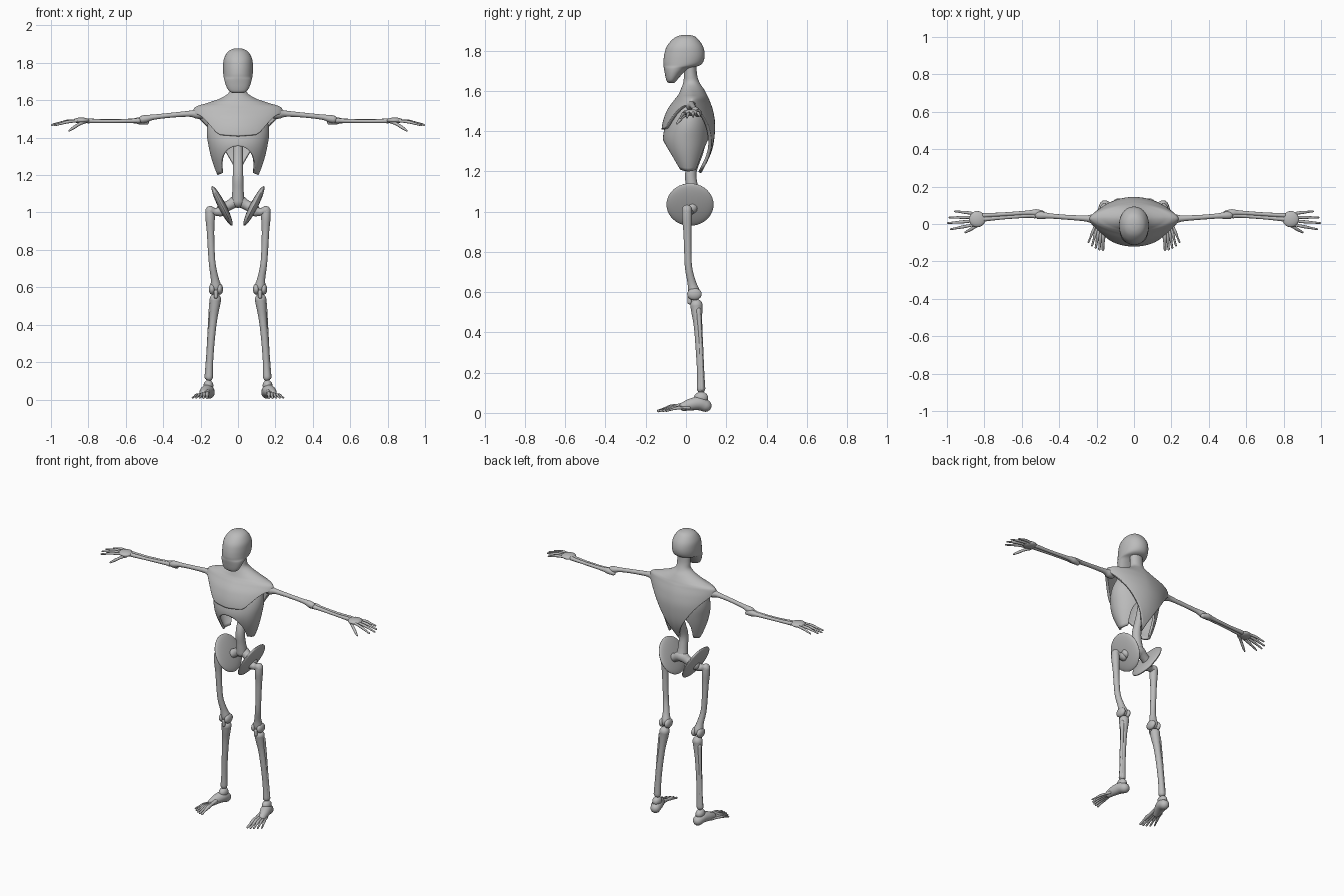
import bpy, bmesh, math
from mathutils import Vector, Matrix

if "Cube" in bpy.data.objects:
    bpy.data.objects.remove(bpy.data.objects["Cube"])

grey = bpy.data.materials.new("bone_grey")
grey.diffuse_color = (0.5, 0.5, 0.5, 1)
grey.use_nodes = True
grey.node_tree.nodes["Principled BSDF"].inputs["Base Color"].default_value = grey.diffuse_color


def finish(name, bm, mirror=False, angle=40):
    """Turn a bmesh into a smooth-shaded object, optionally mirrored in x."""
    bmesh.ops.recalc_face_normals(bm, faces=bm.faces)
    me = bpy.data.meshes.new(name)
    bm.to_mesh(me)
    bm.free()
    me.materials.append(grey)
    ob = bpy.data.objects.new(name, me)
    bpy.context.collection.objects.link(ob)
    bpy.ops.object.select_all(action='DESELECT')
    ob.select_set(True)
    bpy.context.view_layer.objects.active = ob
    bpy.ops.object.shade_smooth_by_angle(angle=math.radians(angle))
    if mirror:
        ob.modifiers.new("mirror", 'MIRROR').use_mirror_merge = False
    return ob


def spline(keys, steps):
    """Catmull-Rom resampling of a list of equal-length tuples."""
    out = []
    for i in range(len(keys) - 1):
        a, b, c, d = (keys[max(0, min(len(keys) - 1, i + k))] for k in (-1, 0, 1, 2))
        for s in range(steps):
            t = s / steps
            out.append(tuple(0.5 * (2 * q + (r - p) * t + (2 * p - 5 * q + 4 * r - s2) * t * t
                                    + (3 * q - p - 3 * r + s2) * t ** 3)
                             for p, q, r, s2 in zip(a, b, c, d)))
    return out + [tuple(keys[-1])]


def skin(rows, caps=True):
    """Bridge rings of points into one surface."""
    bm = bmesh.new()
    rings = [[bm.verts.new(p) for p in row] for row in rows]
    n = len(rings[0])
    for r0, r1 in zip(rings, rings[1:]):
        for i in range(n):
            bm.faces.new((r0[i], r0[(i + 1) % n], r1[(i + 1) % n], r1[i]))
    if caps:
        bm.faces.new(rings[0])
        bm.faces.new(rings[-1])
    return bm


def tube(name, keys, mirror=True, sides=16, steps=5):
    """Round-ended bone through (x, y, z, radius) keys."""
    pts = [(Vector(k[:3]), max(k[3], 0.002)) for k in spline(keys, steps)]
    tans = [(pts[min(i + 1, len(pts) - 1)][0] - pts[max(i - 1, 0)][0]).normalized()
            for i in range(len(pts))]
    ends = [math.radians(v) for v in (25, 50, 75)]
    (p0, r0), (p1, r1) = pts[0], pts[-1]
    path = [(p0 - tans[0] * r0 * math.sin(e), r0 * math.cos(e), tans[0]) for e in reversed(ends)]
    path += [(p, r, t) for (p, r), t in zip(pts, tans)]
    path += [(p1 + tans[-1] * r1 * math.sin(e), r1 * math.cos(e), tans[-1]) for e in ends]
    u = tans[0].orthogonal().normalized()
    rows = []
    for p, r, t in path:
        u = (u - t * u.dot(t)).normalized()
        v = t.cross(u)
        rows.append([p + (u * math.cos(a) + v * math.sin(a)) * r
                     for a in (2 * math.pi * i / sides for i in range(sides))])
    return finish(name, skin(rows), mirror)


def ball(name, centre, size, tilt=0.0, mirror=True):
    bm = bmesh.new()
    bmesh.ops.create_uvsphere(bm, u_segments=32, v_segments=20, radius=1)
    bm.transform(Matrix.Translation(centre) @ Matrix.Rotation(math.radians(tilt), 4, 'Y')
                 @ Matrix.Diagonal((*size, 1)))
    return finish(name, bm, mirror)


def section(rx, yf, yb, power, n=64):
    """Oval cross-section between front yf and back yb; power 2 is an ellipse."""
    out = []
    for i in range(n):
        a = 2 * math.pi * i / n
        c, s = math.cos(a), math.sin(a)
        e = 2 / power
        x = math.copysign(abs(c) ** e, c) * rx
        y = (yf + yb) / 2 + math.copysign(abs(s) ** e, s) * (yb - yf) / 2
        out.append((x, y, c, s))
    return out


def shell(name, keys, split, bottom, thick, power):
    """Open shell: keys are (z, rx, y front, y back, power); the hem follows bottom(cos, sin)."""
    dense = spline(keys, 8)

    def at(z):
        for a, b in zip(dense, dense[1:]):
            if a[0] >= z >= b[0]:
                t = (a[0] - z) / max(a[0] - b[0], 1e-6)
                return [p + (q - p) * t for p, q in zip(a, b)][1:]
        return dense[-1][1:]
    rows = [[(x, y, k[0]) for x, y, c, s in section(*k[1:])] for k in dense if k[0] > split]
    dirs = section(1, -1, 1, 2)
    for j in range(19):
        row = []
        for i, (_, _, c, s) in enumerate(dirs):
            z = split + (bottom(c, s) - split) * j / 18
            x, y, _, _ = section(*at(z))[i]
            row.append((x, y, z))
        rows.append(row)
    ob = finish(name, skin(rows, False))
    sol = ob.modifiers.new("thickness", 'SOLIDIFY')
    sol.thickness, sol.offset = thick, -1
    return ob


# Head: cranium with a long smooth face and a cut-back jaw
head = [(1.878, .012, -.012, .012), (1.872, .035, -.04, .04), (1.855, .058, -.068, .062),
        (1.82, .076, -.096, .085), (1.78, .08, -.108, .093), (1.745, .079, -.112, .086),
        (1.725, .077, -.111, .066), (1.712, .074, -.11, .02), (1.69, .068, -.106, -.012),
        (1.665, .058, -.101, -.035), (1.647, .045, -.095, -.05), (1.638, .025, -.085, -.06)]
finish("head", skin([[(x, y, k[0]) for x, y, c, s in section(*k[1:], 2.1)]
                     for k in spline(head, 4)]), angle=60)


# Neck, shoulder yoke, chest plate and tapering back plate in one shell
def plate_hem(c, s):
    c = abs(c)
    if s < 0:
        t = min(1, max(0, (c - .45) / .5))
        return 1.408 + .015 * c + .105 * t * t * (3 - 2 * t)
    return 1.19 + .34 * min(1, c * 1.02) ** 0.9


shell("chest_and_back_plate",
      [(1.74, .044, -.012, .052, 2), (1.68, .043, -.01, .055, 2), (1.64, .05, -.014, .068, 2),
       (1.61, .095, -.025, .088, 1.8), (1.585, .165, -.036, .102, 1.7), (1.57, .215, -.046, .109, 1.65),
       (1.55, .238, -.062, .118, 1.6), (1.5, .238, -.096, .135, 1.7), (1.42, .215, -.12, .145, 1.9),
       (1.3, .2, -.12, .128, 1.9), (1.18, .18, -.1, .07, 1.9)], 1.545, plate_hem, .016, 1.7)


# Ribcage with an arch cut into the front hem
def rib_hem(c, s):
    arch = math.sqrt(max(0, 1 - 1.9 * c * c))
    return 1.2 + (.135 if s < 0 else .16) * arch + .02 * s * s


shell("ribcage",
      [(1.55, .13, -.045, .10, 2), (1.48, .16, -.085, .118, 2), (1.42, .167, -.105, .122, 2),
       (1.36, .158, -.114, .118, 2), (1.3, .145, -.1, .105, 2), (1.24, .126, -.07, .085, 2),
       (1.19, .105, -.04, .065, 2)], 1.5, rib_hem, .014, 2)

# Spine and sacrum
tube("spine", [(0, .085, 1.4, .026), (0, .06, 1.3, .027), (0, .025, 1.2, .028),
               (0, .03, 1.12, .03), (0, .04, 1.06, .036)], False)
tube("sacrum", [(-.085, .03, 1.02, .03), (-.045, .04, 1.04, .027), (0, .045, 1.062, .034),
                (.045, .04, 1.04, .027), (.085, .03, 1.02, .03)], False)

# Pelvis discs
ball("hip_disc", (.085, .02, 1.035), (.021, .117, .118), 27)

# Legs
tube("hip_joint", [(.095, .012, 1.005, .027), (.122, .008, 1.003, .02), (.148, .005, 1.01, .025)])
tube("thigh_bone", [(.151, .005, 1.008, .024), (.149, .005, .97, .025), (.147, .007, .9, .02),
                    (.143, .009, .8, .018), (.137, .013, .72, .018), (.125, .028, .65, .021),
                    (.119, .038, .61, .028), (.118, .042, .595, .028)])
for side, x in (("inner", .098), ("outer", .138)):
    ball("knee_knuckle_" + side, (x, .042, .59), (.018, .036, .03))
tube("knee_link", [(.118, .018, .575, .011), (.118, .018, .55, .011)])
tube("shin_bone", [(.121, .052, .535, .031), (.124, .054, .5, .027), (.132, .06, .43, .021),
                   (.143, .067, .32, .019), (.151, .073, .2, .018), (.155, .075, .12, .021)])
tube("calf_bone", [(.142, .062, .51, .013), (.152, .07, .4, .009), (.16, .076, .25, .009),
                   (.166, .078, .12, .013)])

# Feet
ball("ankle", (.158, .075, .075), (.026, .035, .03))
tube("foot", [(.155, .096, .036, .031), (.162, .065, .047, .034), (.175, .025, .042, .03),
              (.185, -.01, .032, .023)])
for i in range(5):
    f = i / 4
    tip = Vector((.166 + .077 * f, -.137 + .04 * f * f, .01))
    root = Vector((.163 + .035 * f, .0 + .015 * f, .042 - .016 * f))
    mid = root.lerp(tip, .55) + Vector((0, 0, .006))
    r = .0095 - .003 * f
    tube(f"toe_{i + 1}", [(*root, r * 1.4), (*root.lerp(mid, .5), r), (*mid, r * 1.2),
                          (*mid.lerp(tip, .5), r * .8), (*tip, r * .75)], sides=10, steps=3)

# Arms
tube("upper_arm", [(.2, .025, 1.527, .026), (.222, .027, 1.527, .025), (.26, .03, 1.528, .016),
                   (.36, .036, 1.52, .013), (.45, .043, 1.51, .014), (.49, .046, 1.502, .02),
                   (.51, .046, 1.498, .02)])
tube("forearm_outer", [(.49, .058, 1.483, .014), (.525, .06, 1.49, .019), (.57, .06, 1.49, .012),
                       (.7, .052, 1.489, .01), (.805, .046, 1.491, .012)])
tube("forearm_inner", [(.53, .044, 1.492, .014), (.57, .044, 1.49, .011), (.7, .034, 1.488, .0095),
                       (.805, .026, 1.49, .013)])

# Hands
ball("palm", (.838, .026, 1.492), (.044, .043, .016))
tips = [(.985, -.028, 1.466), (1.0, .005, 1.468), (.992, .035, 1.472), (.962, .068, 1.474)]
for i, tip in enumerate(tips):
    tip = Vector(tip) - Vector((.005, 0, 0))
    root = Vector((.825, .002 + .017 * i, 1.494))
    mid = root.lerp(tip, .55) + Vector((0, 0, .006))
    tube(f"finger_{i + 1}", [(*root, .009), (*root.lerp(mid, .55), .0075), (*mid, .0085),
                             (*mid.lerp(tip, .5), .0062), (*tip, .005)], sides=10, steps=3)
tube("thumb", [(.82, .005, 1.486, .011), (.85, -.015, 1.472, .008), (.875, -.03, 1.456, .0085),
               (.902, -.045, 1.438, .005)], sides=10, steps=3)
